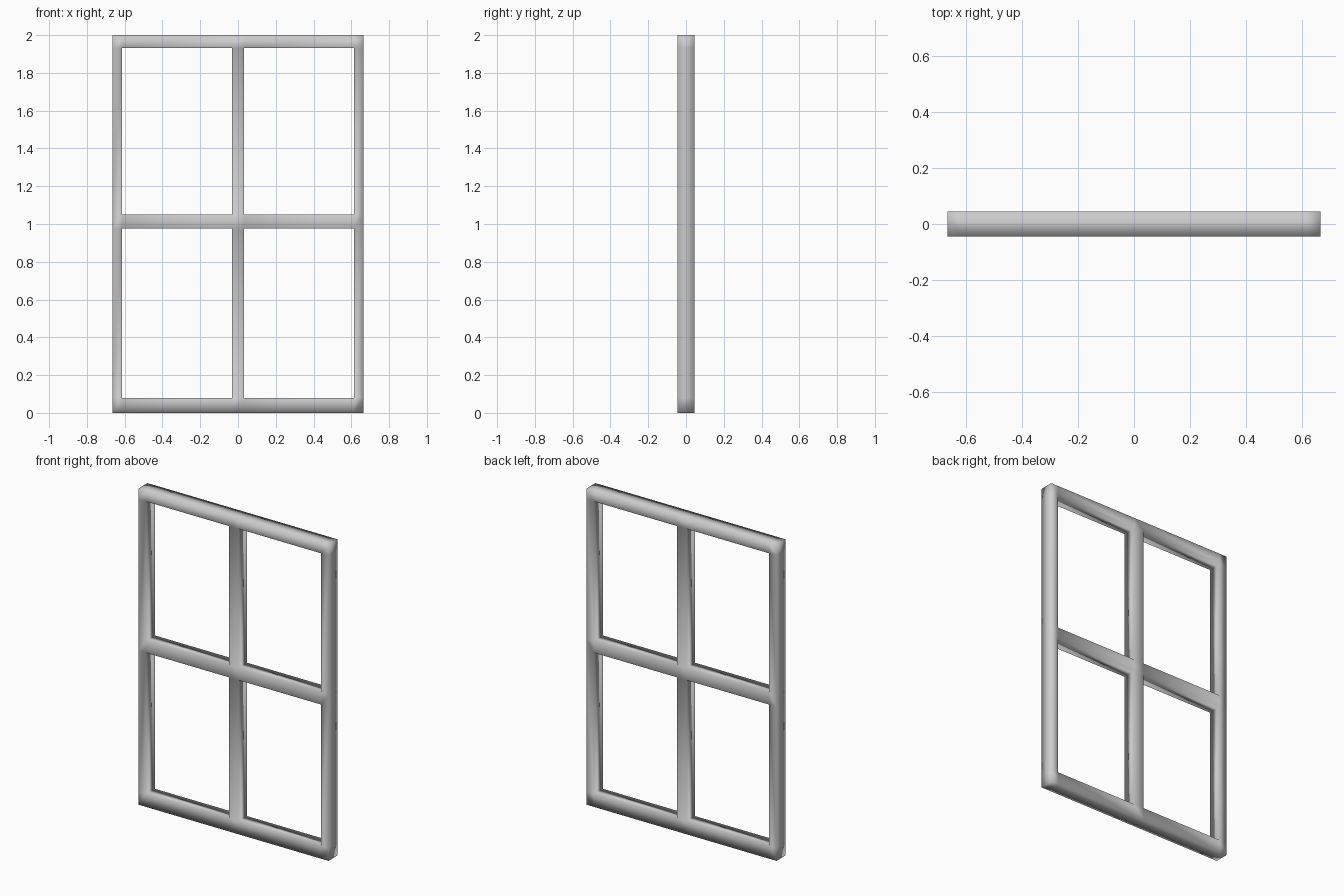
import bpy, bmesh

if "Cube" in bpy.data.objects:
    bpy.data.objects.remove(bpy.data.objects["Cube"])

# Grid lines of the frame: stiles / mullion across, rails up
XS = [-0.665, -0.613, -0.033, 0.033, 0.613, 0.665]
ZS = [0.0, 0.08, 0.975, 1.05, 1.932, 2.0]
DEPTH = 0.09

bm = bmesh.new()
grid = [[bm.verts.new((x, -DEPTH / 2, z)) for z in ZS] for x in XS]

# Front face: every cell except the four panes
for i in range(5):
    for j in range(5):
        if i % 2 and j % 2:
            continue
        bm.faces.new((grid[i][j], grid[i + 1][j], grid[i + 1][j + 1], grid[i][j + 1]))

# Give the frame its thickness, keeping the front faces
ext = bmesh.ops.extrude_face_region(bm, geom=bm.faces[:], use_keep_orig=True)
back = [g for g in ext["geom"] if isinstance(g, bmesh.types.BMVert)]
bmesh.ops.translate(bm, verts=back, vec=(0, DEPTH, 0))
bmesh.ops.recalc_face_normals(bm, faces=bm.faces[:])

# The frame is softly shaded all round
for f in bm.faces:
    f.smooth = True

mesh = bpy.data.meshes.new("window_frame")
bm.to_mesh(mesh)
bm.free()
frame = bpy.data.objects.new("window_frame", mesh)
bpy.context.collection.objects.link(frame)
